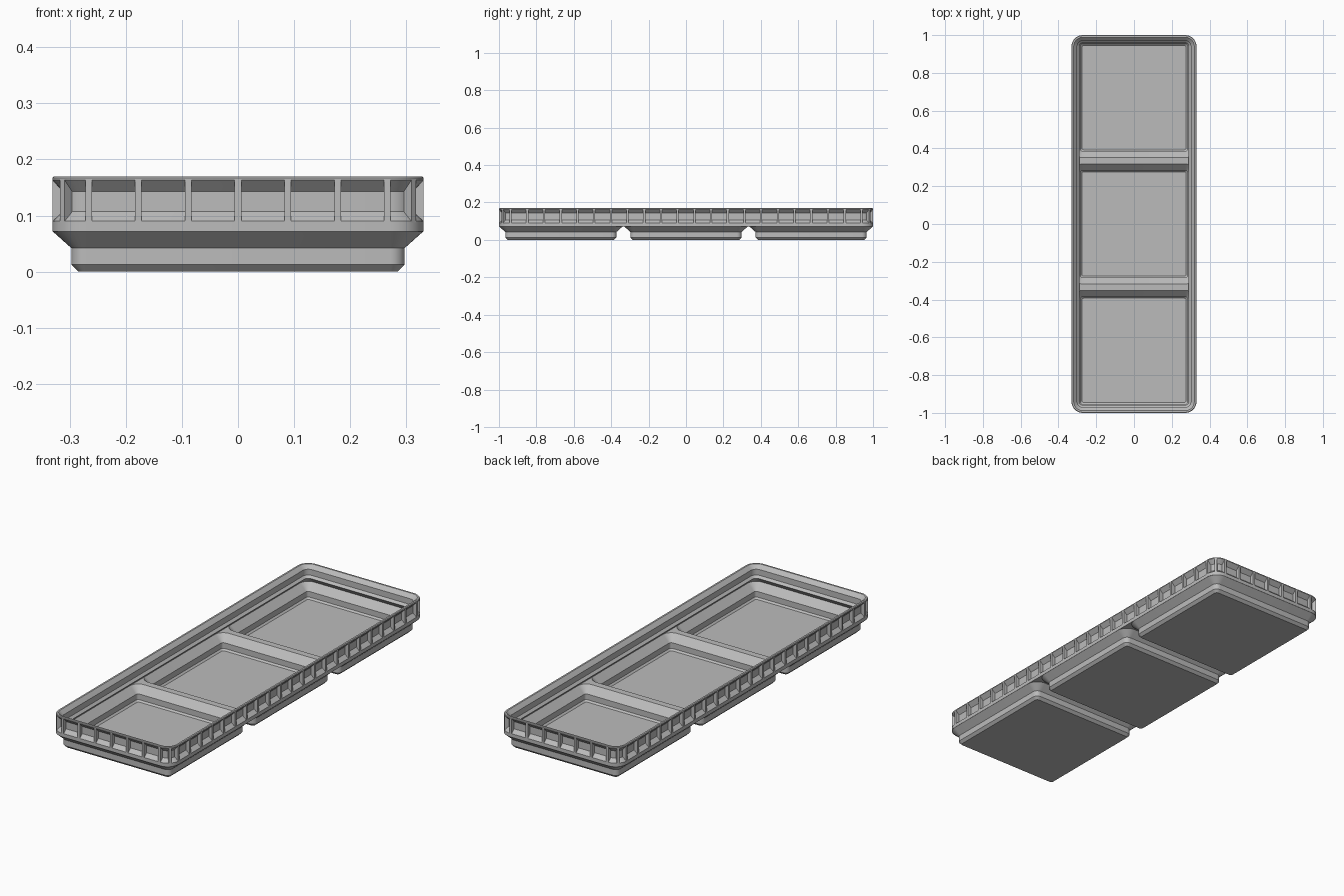
import bpy, bmesh, math
from mathutils import Matrix, Vector

if "Cube" in bpy.data.objects:
    bpy.data.objects.remove(bpy.data.objects["Cube"])

grey = bpy.data.materials.new("mid_grey")
grey.diffuse_color = (0.5, 0.5, 0.5, 1)
grey.use_nodes = True
grey.node_tree.nodes["Principled BSDF"].inputs["Base Color"].default_value = grey.diffuse_color

HX, HY, R = 0.331, 1.0, 0.06      # outer half sizes and corner radius
PITCH = 0.669                     # distance between compartments
SEG = 8


def rounded_rect(hx, hy, r, cy=0.0):
    pts = []
    for q, (sx, sy) in enumerate([(1, 1), (-1, 1), (-1, -1), (1, -1)]):
        for i in range(SEG + 1):
            a = math.radians(90 * (q + i / SEG))
            pts.append((sx * (hx - r) + r * math.cos(a),
                        cy + sy * (hy - r) + r * math.sin(a)))
    return pts


def finish(name, bm, smooth=True):
    bmesh.ops.recalc_face_normals(bm, faces=bm.faces)
    me = bpy.data.meshes.new(name)
    bm.to_mesh(me)
    bm.free()
    me.materials.append(grey)
    ob = bpy.data.objects.new(name, me)
    bpy.context.collection.objects.link(ob)
    if smooth:
        bpy.ops.object.select_all(action='DESELECT')
        ob.select_set(True)
        bpy.context.view_layer.objects.active = ob
        bpy.ops.object.shade_smooth_by_angle(angle=math.radians(25))
    return ob


def loft(name, hx, hy, profile, cy=0.0, closed=False):
    """Sweep an (inset, z) profile around a rounded rectangle."""
    bm = bmesh.new()
    rings = [[bm.verts.new((x, y, z)) for x, y in
              rounded_rect(hx - d, hy - d, max(R - d, 0.01), cy)]
             for d, z in profile]
    n = len(rings[0])
    pairs = list(zip(rings, rings[1:]))
    if closed:
        pairs.append((rings[-1], rings[0]))
    else:
        bm.faces.new(rings[0])
        bm.faces.new(rings[-1])
    for a, b in pairs:
        for i in range(n):
            j = (i + 1) % n
            bm.faces.new((a[i], a[j], b[j], b[i]))
    return finish(name, bm)


# Three hollow stepped compartments: outside going up, inside going down
compartment = [(0.047, 0), (0.034, 0.013), (0.034, 0.042), (0.0005, 0.072),
               (0.0005, 0.083), (0.013, 0.083), (0.047, 0.049),
               (0.047, 0.021), (0.055, 0.013)]
for k, label in zip((-1, 0, 1), ("front", "middle", "back")):
    loft(label + "_compartment", HX, HX, compartment, cy=k * PITCH)

# Bridges filling the gap between neighbouring compartments
for k, label in ((-1, "front"), (0, "back")):
    near, far = k * PITCH, (k + 1) * PITCH
    lim = HX - R - 1e-4
    h = HX - 0.0005
    a = [p for p in rounded_rect(h, h, R, near) if p[1] > near + lim]
    b = [p for p in rounded_rect(h, h, R, far) if p[1] < far - lim]
    bm = bmesh.new()
    face = bm.faces.new([bm.verts.new((x, y, 0.072)) for x, y in a + b])
    ext = bmesh.ops.extrude_face_region(bm, geom=[face], use_keep_orig=True)
    top = [v for v in ext["geom"] if isinstance(v, bmesh.types.BMVert)]
    bmesh.ops.translate(bm, verts=top, vec=(0, 0, 0.011))
    bmesh.ops.triangulate(bm, faces=[f for f in bm.faces if len(f.verts) > 4])
    finish(label + "_bridge", bm, smooth=False)

# Wall with recessed outside band and stepped stacking lip inside
wall = [(0, 0.072), (0, 0.09), (0.019, 0.107), (0.019, 0.143), (0, 0.163),
        (0, 0.167), (0.003, 0.17), (0.0115, 0.17), (0.030, 0.1515),
        (0.030, 0.1227), (0.0415, 0.1116), (0.013, 0.083), (0.013, 0.072)]
loft("wall_and_lip", HX, HY, wall, closed=True)

# Upright ribs dividing the recessed band into panels
spots = []
for s in (-1, 1):
    for i in range(-3, 4):
        spots.append((i * 0.0887, s * HY, math.radians(90 * s)))
    for i in range(22):
        spots.append((s * HX, (i - 10.5) * 0.0893, 0 if s > 0 else math.pi))
    for t in (-1, 1):
        c = R * math.sqrt(0.5)
        spots.append((s * (HX - R + c), t * (HY - R + c), math.atan2(t, s)))
bm = bmesh.new()
section = [(0, 0.088), (0, 0.165), (-0.021, 0.144), (-0.021, 0.106)]
for x, y, ang in spots:
    m = Matrix.Translation((x, y, 0)) @ Matrix.Rotation(ang, 4, 'Z')
    sides = [[bm.verts.new(m @ Vector((d, w, z))) for d, z in section]
             for w in (-0.0058, 0.0058)]
    bm.faces.new(sides[0])
    bm.faces.new(sides[1][::-1])
    for i in range(4):
        j = (i + 1) % 4
        bm.faces.new((sides[0][i], sides[1][i], sides[1][j], sides[0][j]))
finish("wall_ribs", bm, smooth=False)
